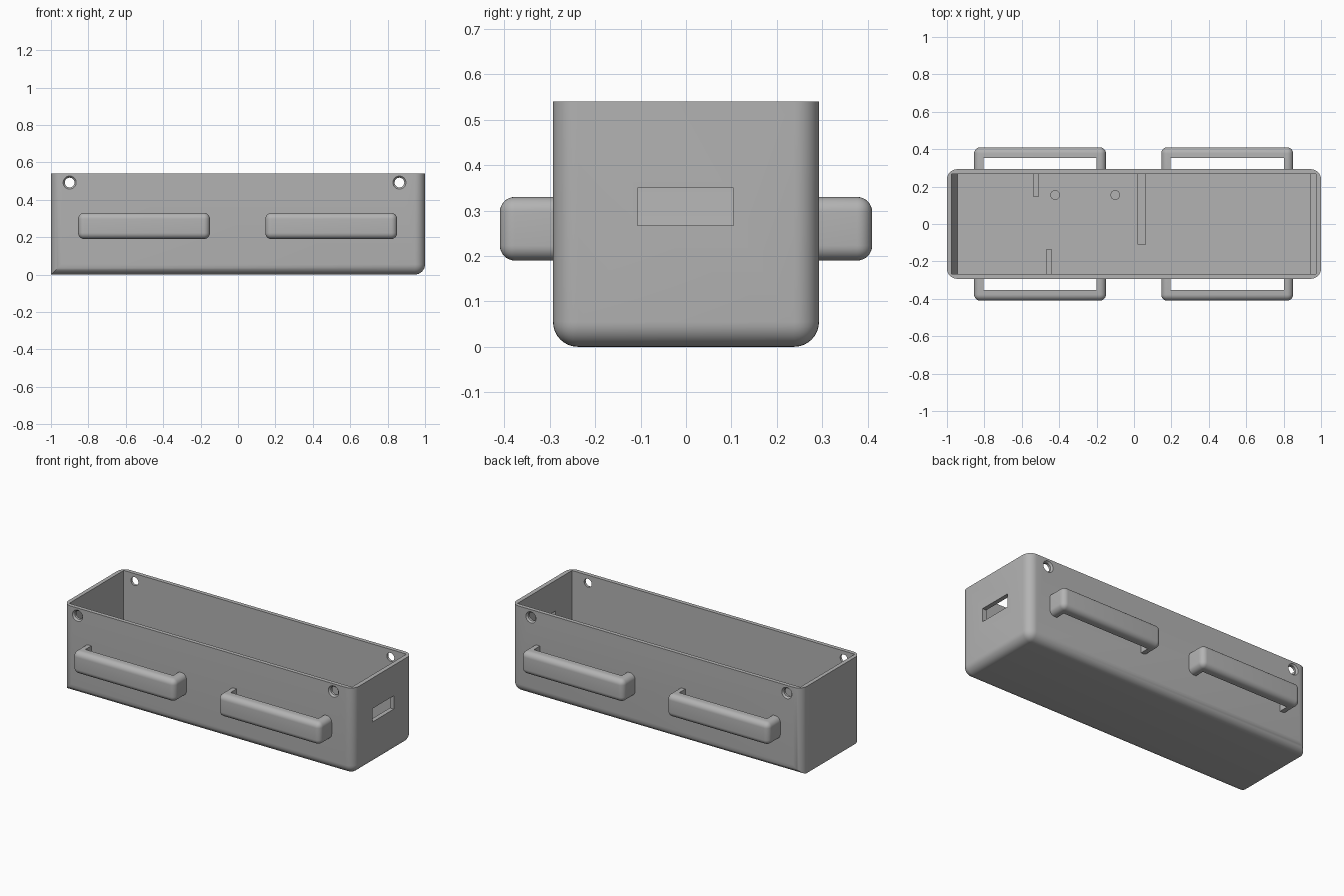
import bpy, bmesh, math
from mathutils import Matrix, Vector

if "Cube" in bpy.data.objects:
    bpy.data.objects.remove(bpy.data.objects["Cube"])

grey = bpy.data.materials.new("plain grey")
grey.diffuse_color = (0.45, 0.45, 0.45, 1)
grey.use_nodes = True
grey.node_tree.nodes["Principled BSDF"].inputs["Base Color"].default_value = grey.diffuse_color


def finish(bm, name):
    bmesh.ops.recalc_face_normals(bm, faces=bm.faces)
    me = bpy.data.meshes.new(name)
    bm.to_mesh(me)
    bm.free()
    ob = bpy.data.objects.new(name, me)
    bpy.context.collection.objects.link(ob)
    me.materials.append(grey)
    return ob


def box(name, lo, hi, radius=0, keep=lambda a, b: True):
    """Box between two corners; edges chosen by keep() get rounded."""
    lo, hi = Vector(lo), Vector(hi)
    bm = bmesh.new()
    bmesh.ops.create_cube(bm, size=1, matrix=Matrix.Translation((lo + hi) / 2)
                          @ Matrix.Diagonal((*(hi - lo), 1)))
    if radius:
        edges = [e for e in bm.edges if keep(e.verts[0].co, e.verts[1].co)]
        bmesh.ops.bevel(bm, geom=edges, offset=radius, segments=8,
                        profile=0.5, affect='EDGES', clamp_overlap=True)
    return finish(bm, name)


def cylinder(name, centre, r1, r2, depth, axis='Z', sides=32):
    rot = {'Z': Matrix(), 'Y': Matrix.Rotation(math.pi / 2, 4, 'X'),
           '-Y': Matrix.Rotation(-math.pi / 2, 4, 'X')}[axis]
    bm = bmesh.new()
    bmesh.ops.create_cone(bm, cap_ends=True, segments=sides, radius1=r1, radius2=r2,
                          depth=depth, matrix=Matrix.Translation(centre) @ rot)
    return finish(bm, name)


def cut(ob, cutter):
    mod = ob.modifiers.new("cut", 'BOOLEAN')
    mod.operation, mod.solver, mod.object = 'DIFFERENCE', 'EXACT', cutter
    bpy.context.view_layer.objects.active = ob
    bpy.ops.object.modifier_apply(modifier=mod.name)
    bpy.data.objects.remove(cutter)


def smooth(ob):
    bpy.ops.object.select_all(action='DESELECT')
    ob.select_set(True)
    bpy.context.view_layer.objects.active = ob
    bpy.ops.object.shade_smooth_by_angle(angle=math.radians(30))


# tray shell: rounded uprights and base, sharp base edge on the left end
H, W, FLOOR = 0.54, 0.293, 0.03


def tray_edges(a, b):
    upright = abs(a.z - b.z) > 0.1
    base = a.z < 0.01 and b.z < 0.01 and not (a.x < 0 and b.x < 0)
    return upright or base


tray = box("tray", (-1, -W, 0), (1, W, H), 0.055, tray_edges)

# cavity: steep slope at the left foot, low step at the right foot
profile = [(-0.975, 0.7), (-0.975, 0.12), (-0.945, FLOOR), (0.942, FLOOR),
           (0.942, 0.09), (0.973, 0.09), (0.973, 0.7)]
bm = bmesh.new()
face = bm.faces.new([bm.verts.new((x, -0.268, z)) for x, z in profile])
ext = bmesh.ops.extrude_face_region(bm, geom=[face])
bmesh.ops.translate(bm, vec=(0, 0.536, 0),
                    verts=[v for v in ext["geom"] if isinstance(v, bmesh.types.BMVert)])
cut(tray, finish(bm, "cavity"))

# connector slot in the right end
cut(tray, box("slot", (0.9, -0.107, 0.267), (1.1, 0.105, 0.35)))

# countersunk screw holes through both long walls
for x in (-0.9, 0.863):
    cut(tray, cylinder("bore", (x, 0, 0.492), 0.026, 0.026, 1, 'Y'))
    for side, axis in ((-1, '-Y'), (1, 'Y')):
        cut(tray, cylinder("sink", (x, side * W, 0.492), 0.024, 0.046, 0.024,
                           'Y' if side < 0 else '-Y'))
smooth(tray)

# handles: rounded bars with a rectangular grip opening
for side, word in ((-1, "front"), (1, "back")):
    for x0, end in ((-0.855, "left"), (0.146, "right")):
        ys = sorted((side * 0.22, side * 0.41))
        bar = box(f"{word}_{end}_handle", (x0, ys[0], 0.19), (x0 + 0.705, ys[1], 0.33), 0.033)
        gap = sorted((side * 0.1, side * 0.352))
        cut(bar, box("grip", (x0 + 0.05, gap[0], 0.1), (x0 + 0.655, gap[1], 0.4)))
        # trim the legs inside the wall
        trim = sorted((side * 0.1, side * 0.28))
        cut(bar, box("trim", (x0 - 0.1, trim[0], 0.1), (x0 + 0.8, trim[1], 0.4)))
        smooth(bar)

# low ribs and pegs on the floor
ribs = [(-0.54, -0.508, 0.147, 0.275), (-0.47, -0.438, -0.275, -0.137),
        (0.02, 0.063, -0.11, 0.275)]
for i, (x0, x1, y0, y1) in enumerate(ribs):
    box(f"floor_rib_{i + 1}", (x0, y0, FLOOR - 0.005), (x1, y1, 0.09))
for i, x in enumerate((-0.422, -0.1)):
    cylinder(f"floor_peg_{i + 1}", (x, 0.155, 0.055), 0.026, 0.026, 0.06, sides=16)
